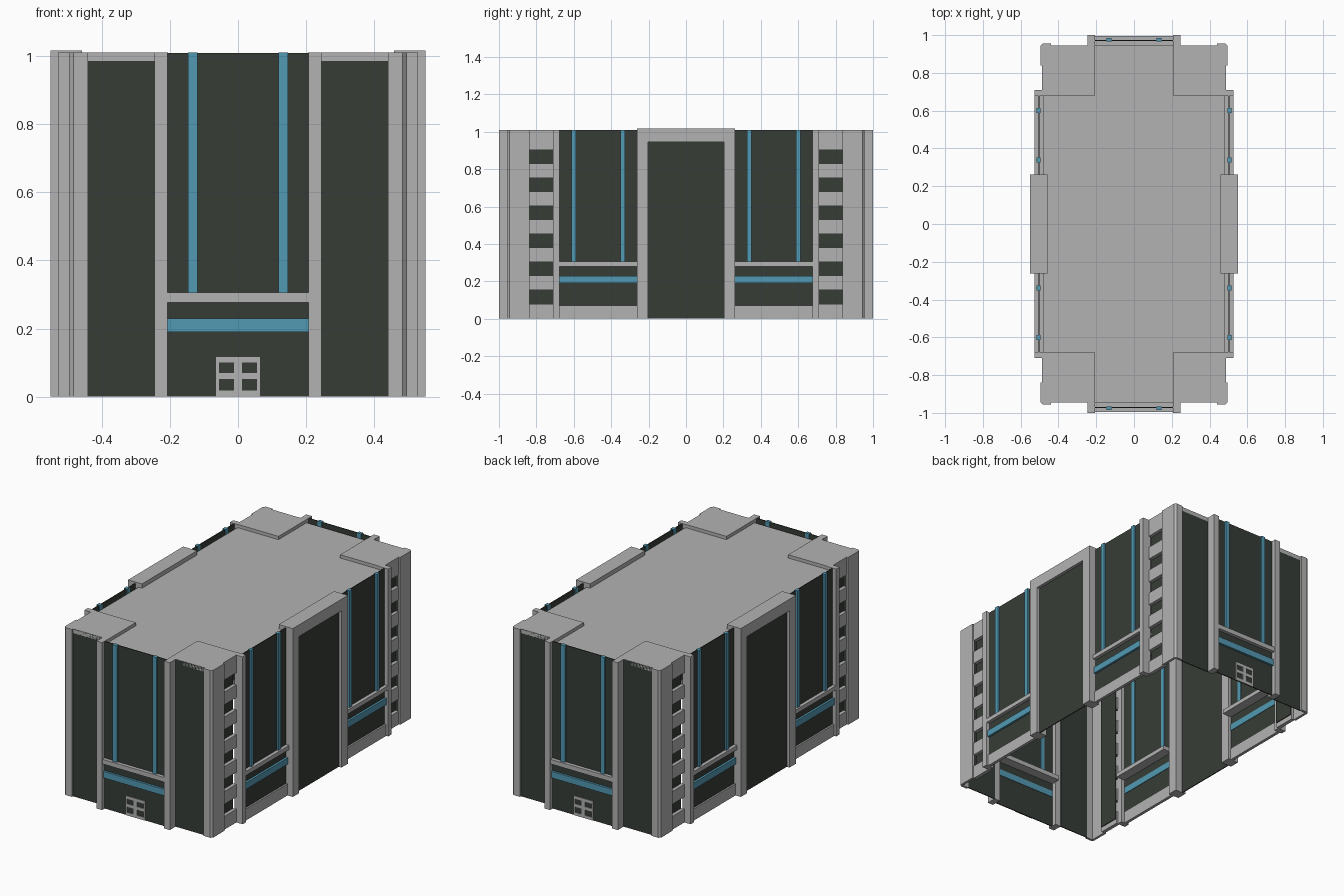
import bpy, bmesh

if "Cube" in bpy.data.objects:
    bpy.data.objects.remove(bpy.data.objects["Cube"])


def material(name, rgb):
    m = bpy.data.materials.new(name)
    m.diffuse_color = (*rgb, 1)
    m.use_nodes = True
    m.node_tree.nodes["Principled BSDF"].inputs["Base Color"].default_value = m.diffuse_color
    return m


STONE = material("light_stone", (0.45, 0.45, 0.45))
GLASS = material("dark_glass", (0.038, 0.046, 0.037))
BLUE = material("blue_trim", (0.085, 0.32, 0.45))


def finish(name, bm, mat):
    bmesh.ops.recalc_face_normals(bm, faces=bm.faces)
    me = bpy.data.meshes.new(name)
    bm.to_mesh(me)
    bm.free()
    me.materials.append(mat)
    ob = bpy.data.objects.new(name, me)
    bpy.context.collection.objects.link(ob)
    return ob


def prism(bm, pts, z0, z1):
    """Upright prism from a plan outline."""
    lo = [bm.verts.new((x, y, z0)) for x, y in pts]
    hi = [bm.verts.new((x, y, z1)) for x, y in pts]
    n = len(pts)
    bm.faces.new(lo[::-1])
    bm.faces.new(hi)
    for i in range(n):
        j = (i + 1) % n
        bm.faces.new((lo[i], lo[j], hi[j], hi[i]))


def part(name, mat, boxes, mirror="xy"):
    """Boxes (x0, x1, y0, y1, z0, z1) repeated across the chosen mirror planes."""
    bm = bmesh.new()
    for sx in ((1, -1) if "x" in mirror else (1,)):
        for sy in ((1, -1) if "y" in mirror else (1,)):
            for x0, x1, y0, y1, z0, z1 in boxes:
                prism(bm, [(sx * x, sy * y) for x, y in
                           ((x0, y0), (x1, y0), (x1, y1), (x0, y1))], z0, z1)
    return finish(name, bm, mat)


TOP = 1.01
T = 0.006  # thickness of glass sheets

# Roof: cross-shaped deck with slightly raised corner slabs, open underneath
bm = bmesh.new()
quarter = [(0.48, 0.68), (0.206, 0.68), (0.206, 0.948)]
outline = quarter + [(-x, y) for x, y in quarter[::-1]]
outline += [(-x, -y) for x, y in outline]
prism(bm, outline, 0.982, 0.99)
finish("roof_deck", bm, STONE)
part("corner_roof", STONE, [(0.206, 0.484, 0.68, 0.945, 0.985, TOP)])

# Corner columns: L-shaped in plan with a chamfered outer edge
bm = bmesh.new()
column = [(0.44, 0.955), (0.483, 0.955), (0.495, 0.943), (0.495, 0.838),
          (0.48, 0.838), (0.48, 0.94), (0.44, 0.94)]
for sx in (1, -1):
    for sy in (1, -1):
        prism(bm, [(sx * x, sy * y) for x, y in column], 0, TOP)
finish("corner_column", bm, STONE)

# Tall glass panels beside the end bays
part("end_side_glass", GLASS, [(0.245, 0.44, 0.945 - T, 0.945, 0, TOP - 0.001)])

# Narrow stair windows: dark sheet behind stone bars
part("stair_window_glass", GLASS, [(0.465 - T, 0.465, 0.71, 0.838, 0.03, TOP - 0.02)])
edges = [0] + [v for i in range(6) for v in (0.08 + 0.15 * i, 0.153 + 0.15 * i)] + [TOP]
part("stair_window_bar", STONE,
     [(0.464, 0.486, 0.709, 0.839, edges[i], edges[i + 1])
      for i in range(0, len(edges), 2)])

# End bays (front and back)
part("end_pillar", STONE, [(0.207, 0.245, 0.94, 1.0, 0, TOP)])
part("end_bay_glass", GLASS, [(-0.207, 0.207, 0.975 - T, 0.975, 0, TOP - 0.002)], "y")
part("end_ledge", STONE, [(-0.207, 0.207, 0.91, 0.996, 0.277, 0.305)], "y")
part("end_blue_band", BLUE, [(-0.207, 0.207, 0.966, 0.988, 0.19, 0.229)], "y")
part("end_mullion", BLUE, [(0.119, 0.146, 0.965, 0.986, 0.305, TOP - 0.001)])

# Double doors with framed panes
door = [(-0.012, 0.012, 0.97, 0.978, 0, 0.117)]
for s in (1, -1):
    for z0, z1 in ((0, 0.018), (0.052, 0.07), (0.1, 0.117)):
        a, b = sorted((s * 0.012, s * 0.064))
        door.append((a, b, 0.97, 0.978, z0, z1))
    a, b = sorted((s * 0.056, s * 0.064))
    for z0, z1 in ((0.018, 0.052), (0.07, 0.1)):
        door.append((a, b, 0.97, 0.978, z0, z1))
part("door_frame", STONE, door, "y")

# Side bays between the stair windows and the central frames
Y0, Y1 = 0.262, 0.677
part("side_pillar", STONE, [(0.475, 0.528, 0.677, 0.71, 0, TOP)])
part("side_bay_glass", GLASS, [(0.505 - T, 0.505, Y0, Y1, 0.06, TOP - 0.002)])
part("side_plinth", STONE, [(0.497, 0.515, Y0, Y1, 0, 0.07)])
part("side_ledge", STONE, [(0.44, 0.526, Y0, Y1, 0.28, 0.305)])
part("side_blue_band", BLUE, [(0.496, 0.518, Y0, Y1, 0.19, 0.229)])
part("side_mullion", BLUE, [(0.495, 0.516, y, y + 0.026, 0.305, TOP - 0.001)
                            for y in (0.325, 0.587)])

# Large central frames on the long sides
part("central_frame_post", STONE, [(0.48, 0.55, 0.202, 0.263, 0, 0.946)])
part("central_frame_lintel", STONE, [(0.457, 0.55, -0.263, 0.263, 0.946, 1.016)], "x")
part("central_glass", GLASS, [(0.532 - T, 0.532, -0.202, 0.202, 0, 0.946)], "x")
